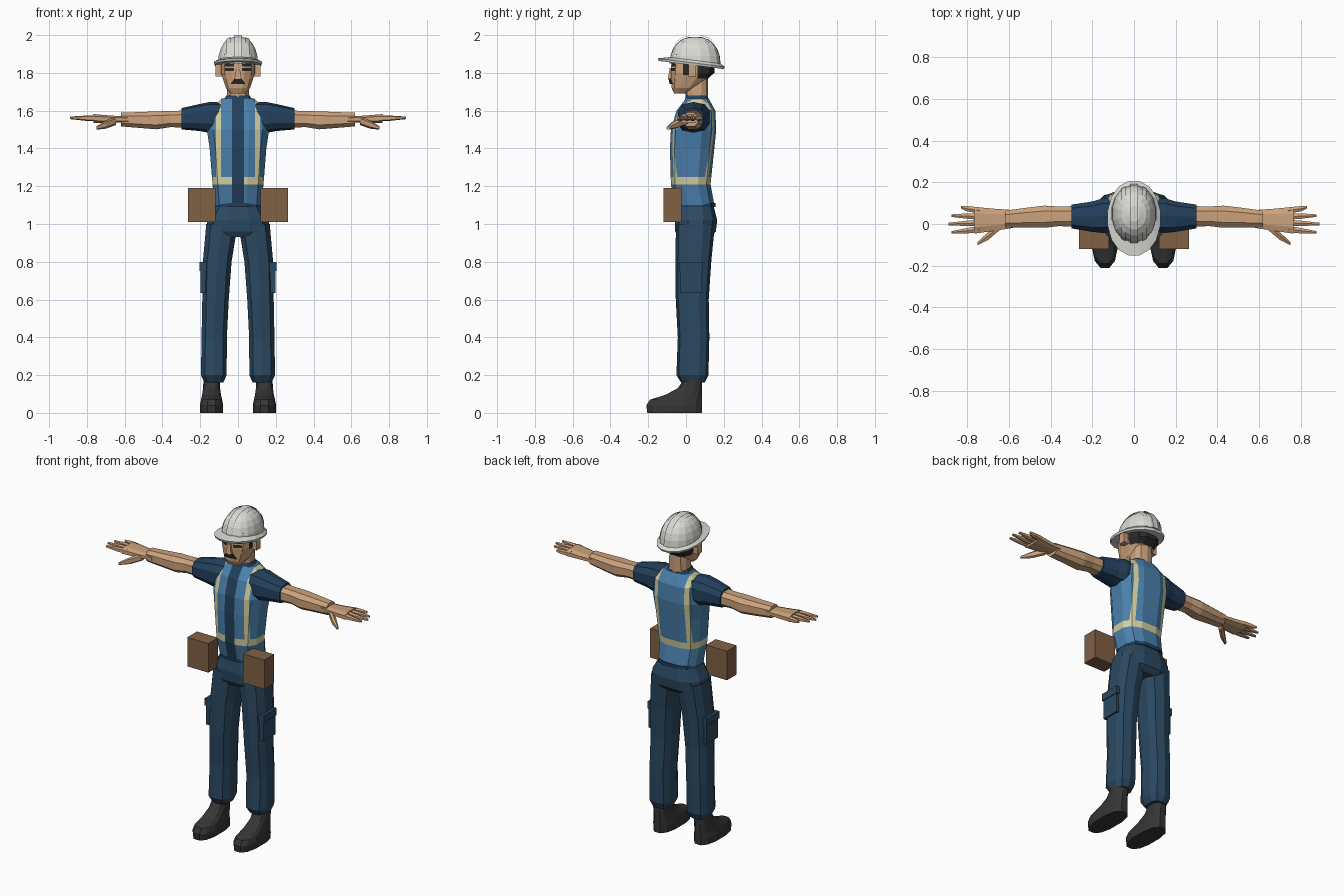
import bpy, bmesh, math
from mathutils import Vector

cube = bpy.data.objects.get("Cube")
if cube:
    bpy.data.objects.remove(cube)


def material(name, red, green, blue):
    mat = bpy.data.materials.new(name)
    mat.use_nodes = True
    mat.diffuse_color = (red, green, blue, 1)
    shader = mat.node_tree.nodes["Principled BSDF"]
    shader.inputs["Base Color"].default_value = mat.diffuse_color
    return mat


SKIN = material("skin", .6, .36, .2)
NAVY = material("trouser navy", .024, .066, .12)
SHIRT = material("shirt navy", .017, .052, .11)
BLUE = material("vest blue", .07, .22, .42)
STRIPE = material("pale yellow stripe", .64, .62, .34)
BROWN = material("pouch brown", .22, .12, .06)
BOOT = material("boot charcoal", .036, .036, .036)
HAIR = material("hair black", .022, .022, .022)
WHITE = material("helmet white", .7, .7, .66)


def loft(name, materials, sections, sides=12, roundness=.75, along="z", cuts=None, rule=None, clip=None, slope=0):
    """Skin (centre, half width, half depth) sections; cuts add edges for the colour rule."""
    bm = bmesh.new()
    axis = "xyz".index(along)
    across, over = [k for k in range(3) if k != axis]
    peak = math.cos(math.pi / sides) ** roundness
    loops = []
    for centre, width, depth in sections:
        loop = []
        for i in range(sides):
            angle = math.tau * (i + .5) / sides
            c, s = math.cos(angle), math.sin(angle)
            point = Vector(centre)
            point[across] += width * math.copysign(abs(c) ** roundness, c) / peak
            point[over] += depth * math.copysign(abs(s) ** roundness, s) / peak
            point.z += slope * point.y
            loop.append(bm.verts.new(point))
        loops.append(loop)
    for lower, upper in zip(loops, loops[1:]):
        for i in range(sides):
            bm.faces.new((lower[i - 1], lower[i], upper[i], upper[i - 1]))
    bm.faces.new(loops[0])
    bm.faces.new(loops[-1])

    def cut(letter, value, **keep):
        normal = Vector([float(letter == other) for other in "xyz"])
        bmesh.ops.bisect_plane(bm, geom=bm.verts[:] + bm.edges[:] + bm.faces[:],
                               plane_co=normal * value, plane_no=normal, **keep)

    for letter, values in (cuts or {}).items():
        for value in values:
            cut(letter, value)
            if letter == "x":
                cut(letter, -value)
    if clip:
        cut("x", clip[0], clear_inner=True)
        cut("x", clip[1], clear_outer=True)
    bmesh.ops.recalc_face_normals(bm, faces=bm.faces[:])
    if rule:
        for face in bm.faces:
            face.material_index = materials.index(rule(face.calc_center_median()))
    mesh = bpy.data.meshes.new(name)
    bm.to_mesh(mesh)
    bm.free()
    for mat in materials:
        mesh.materials.append(mat)
    bpy.context.collection.objects.link(bpy.data.objects.new(name, mesh))


def body(name, materials, rings, **options):
    """Central part from (height, half width, front, back) rings."""
    loft(name, materials, [((0, (front + back) / 2, z), half, (back - front) / 2)
                           for z, half, front, back in rings], **options)


def limb(name, mat, side, stations, ratio=1.0, **options):
    """Side part through (x, y, z, radius) stations; ratio is depth over width."""
    loft(name, [mat], [((x * side, y, z), radius, radius * ratio)
                       for x, y, z, radius in stations], **options)


def block(name, mat, side, centre, size):
    x, y, z = centre
    width, depth, height = (length / 2 for length in size)
    loft(name, [mat], [((x * side, y, z + end), width, depth) for end in (-height, height)], sides=4)


# Open vest with reflective stripes and waist band, over a dark shirt
def vest_rule(c):
    if abs(c.x) < .033 and c.y < .03:
        return SHIRT
    if 1.21 < c.z < 1.25 or (c.z > 1.25 and .09 < abs(c.x) < .117):
        return STRIPE
    return BLUE


body("vest", [BLUE, SHIRT, STRIPE],
     [(1.1, .125, -.055, .15), (1.21, .135, -.08, .13), (1.4, .15, -.085, .15),
      (1.5, .165, -.08, .16), (1.6, .15, -.05, .155), (1.665, .085, 0, .12)],
     rule=vest_rule, cuts={"x": (.033, .09, .117), "y": (.03,), "z": (1.25,)})
body("shirt_hem", [SHIRT], [(1.09, .125, -.056, .155), (1.11, .122, -.058, .155)])
body("shirt_collar", [SHIRT], [(1.64, .085, -.01, .125), (1.68, .062, 0, .11)])
body("trouser_seat", [NAVY], [(.93, .14, -.04, .13), (.96, .17, -.057, .158),
                              (1.02, .163, -.06, .165), (1.1, .12, -.045, .145)])


# Head with painted hair, sideburns, brows and eyes
def head_rule(c):
    hair = c.z > 1.77 and c.y > .06
    sideburn = c.z > 1.79 and -.015 < c.y < .012
    eye_line = 1.81 < c.z < 1.826 or 1.834 < c.z < 1.85
    eye = c.y < -.03 and .02 < abs(c.x) < .068 and eye_line
    return HAIR if hair or sideburn or eye else SKIN


body("neck", [SKIN], [(1.62, .06, 0, .115), (1.78, .055, 0, .115)], sides=10)
body("head", [SKIN, HAIR],
     [(1.69, .04, -.062, 0), (1.72, .064, -.076, .06), (1.8, .09, -.08, .15), (1.9, .09, -.075, .155)],
     rule=head_rule, cuts={"x": (.02, .068), "y": (-.03, -.015, .012, .06),
                           "z": (1.77, 1.79, 1.81, 1.826, 1.834, 1.85)})
body("nose", [SKIN], [(1.768, .018, -.096, -.06), (1.825, .009, -.086, -.06)], sides=4)
body("moustache", [HAIR], [(1.74, .04, -.084, -.06), (1.77, .02, -.092, -.06)], sides=6)


# Hard hat: dome, raised ribs and sloping brim
def dome(name, grow, clip=None):
    sections = []
    for step in range(6):
        angle = math.radians(16 * step)
        spread = math.cos(angle) ** .8
        height = 1.85 + (.142 + grow) * math.sin(angle)
        sections.append(((0, .048, height), (.106 + grow) * spread, (.135 + grow) * spread))
    loft(name, [WHITE], sections, sides=16, roundness=.9, clip=clip)


dome("helmet_dome", 0)
dome("helmet_centre_rib", .008, (-.02, .02))
dome("helmet_left_rib", .005, (.04, .06))
dome("helmet_right_rib", .005, (-.06, -.04))
body("helmet_brim", [WHITE], [(1.845, .122, -.145, .2), (1.858, .126, -.15, .206), (1.872, .108, -.09, .184)],
     sides=16, roundness=.95, slope=-.125)

for side, tag in ((1, "left_"), (-1, "right_")):
    # Legs with gathered cuffs, cargo pockets and boots
    limb(tag + "trouser_leg", NAVY, side,
         [(.128, .037, .16, .05), (.128, .034, .2, .068), (.126, .04, .4, .067), (.119, .033, .6, .07),
          (.11, .039, .8, .076), (.085, .05, 1, .083)], ratio=1.2, sides=10)
    block(tag + "cargo_pocket", NAVY, side, (.17, .026, .7), (.056, .115, .13))
    block(tag + "pocket_flap", NAVY, side, (.17, .026, .775), (.066, .126, .045))
    heel = .085
    loft(tag + "boot", [BOOT],
         [((.14 * side, (toe + heel) / 2, z), half, (heel - toe) / 2)
          for z, toe, half in ((0, -.205, .06), (.04, -.21, .062), (.07, -.19, .056),
                               (.095, -.11, .05), (.13, -.045, .045), (.175, -.012, .043))],
         roundness=.8)
    block(tag + "pouch", BROWN, side, (.192, -.072, 1.1), (.145, .095, .18))
    block(tag + "ear", SKIN, side, (.1, .034, 1.815), (.036, .04, .07))

    # Short sleeves, arms and hands
    limb(tag + "sleeve", SHIRT, side,
         [(.09, .045, 1.565, .08), (.15, .04, 1.564, .083), (.2, .035, 1.564, .073), (.3, .036, 1.557, .057)],
         ratio=.95, sides=10, along="x")
    limb(tag + "arm", SKIN, side,
         [(.28, .036, 1.556, .05), (.36, .037, 1.555, .047), (.43, .035, 1.549, .053),
          (.5, .032, 1.55, .048), (.62, .024, 1.553, .04)], ratio=.9, sides=8, along="x")
    limb(tag + "palm", SKIN, side,
         [(.58, .024, 1.553, .043), (.68, .02, 1.555, .054), (.765, .018, 1.559, .064)],
         ratio=.36, sides=8, along="x")
    for i, finger in enumerate(("little", "ring", "middle", "index")):
        reach = .89 - .015 * (i - 2) ** 2
        limb(f"{tag}{finger}_finger", SKIN, side,
             [(.74, .065 - .03 * i, 1.56, .015), (.8, .073 - .035 * i, 1.56, .013),
              (reach, .08 - .04 * i, 1.562, .006)], sides=6, along="x")
    limb(tag + "thumb", SKIN, side,
         [(.645, -.01, 1.546, .02), (.7, -.058, 1.526, .019), (.75, -.094, 1.508, .008)],
         sides=6, along="x")
